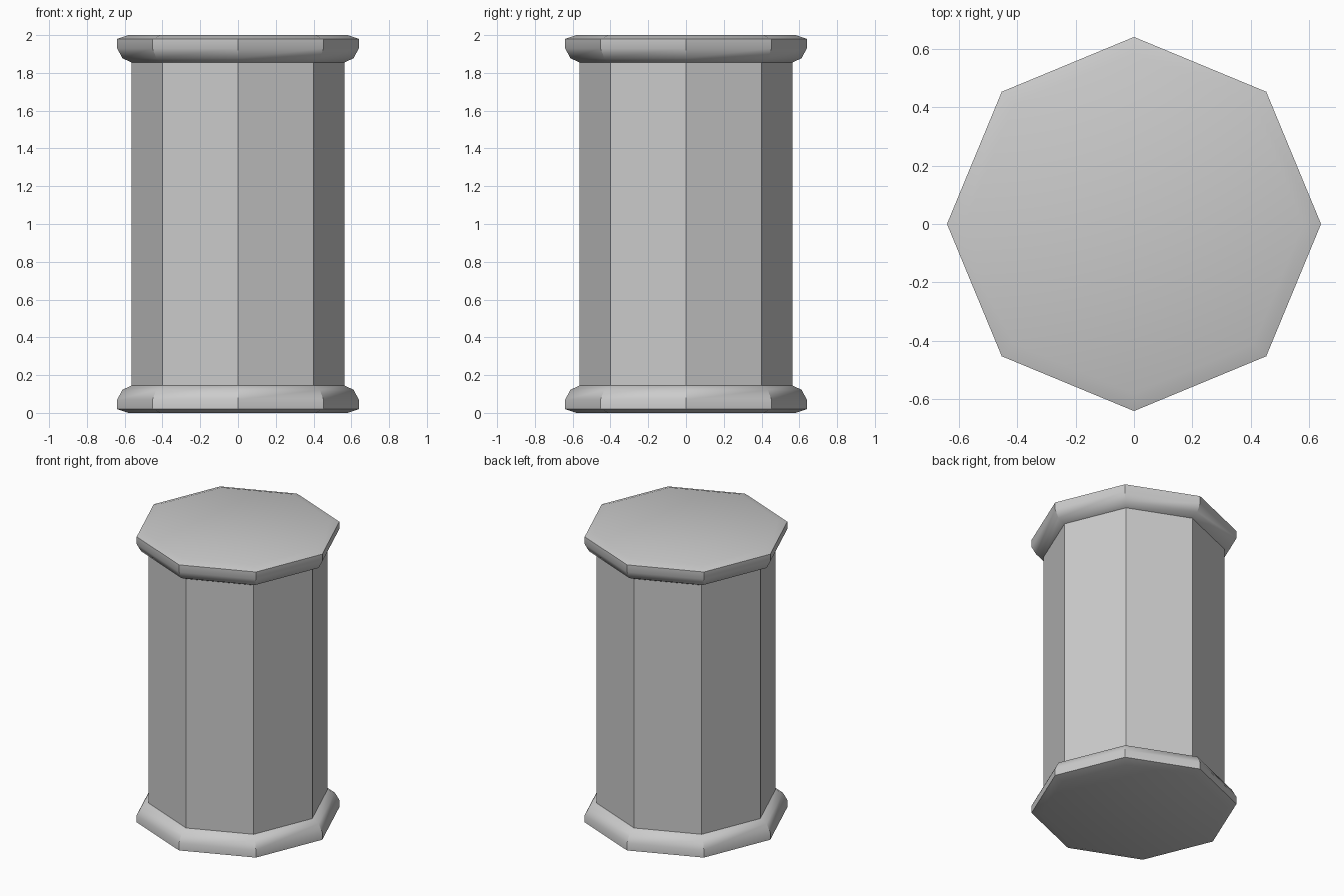
import bpy, bmesh, math

if "Cube" in bpy.data.objects:
    bpy.data.objects.remove(bpy.data.objects["Cube"])

SIDES = 8

# Half profile (radius, z) from the underside up to the shaft; the top mirrors it
foot = [(0.58, 0.0), (0.64, 0.02), (0.64, 0.07), (0.612, 0.122), (0.564, 0.145)]
profile = foot + [(r, 2.0 - z) for r, z in reversed(foot)]

# Octagonal column: one closed skin with moulded base and cap
bm = bmesh.new()
rings = []
for r, z in profile:
    angles = [2 * math.pi * i / SIDES for i in range(SIDES)]
    rings.append([bm.verts.new((r * math.cos(a), r * math.sin(a), z)) for a in angles])

for low, high in zip(rings, rings[1:]):
    for i in range(SIDES):
        j = (i + 1) % SIDES
        bm.faces.new((low[i], low[j], high[j], high[i]))

# Flat ends
bm.faces.new(rings[0][::-1])
bm.faces.new(rings[-1])

mesh = bpy.data.meshes.new("octagonal_column")
bm.to_mesh(mesh)
bm.free()
column = bpy.data.objects.new("octagonal_column", mesh)
bpy.context.collection.objects.link(column)

# Soft mouldings, crisp shaft edges
bpy.context.view_layer.objects.active = column
column.select_set(True)
bpy.ops.object.shade_smooth_by_angle(angle=math.radians(40))
